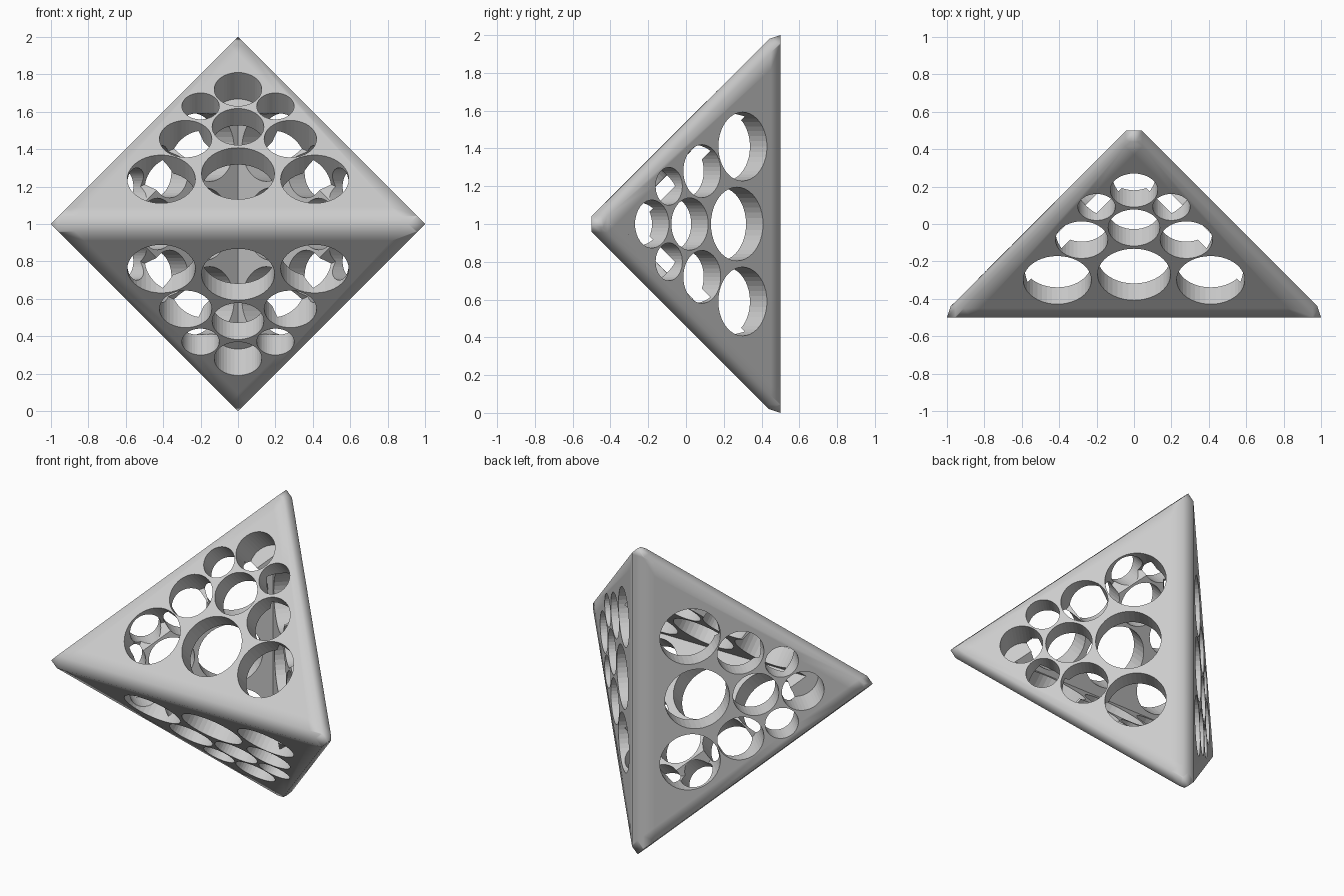
import bpy, bmesh
from mathutils import Vector, Matrix

cube = bpy.data.objects.get("Cube")
if cube:
    bpy.data.objects.remove(cube, do_unlink=True)

CENTRE = Vector((0, 0, 1))
OUTER, INNER = 0.54, 0.36      # half depth of the outer and inner tetrahedron
DEPTH = 0.2                    # how far the hole cutters reach inward

# across, up the face, radius
HOLES = [(0, -0.27, 0.195), (0.41, -0.3, 0.182), (0, -0.02, 0.138),
         (0.28, -0.085, 0.14), (0.2, 0.09, 0.1), (0, 0.18, 0.127)]


def make_object(name, bm):
    bmesh.ops.recalc_face_normals(bm, faces=bm.faces)
    mesh = bpy.data.meshes.new(name)
    bm.to_mesh(mesh)
    bm.free()
    obj = bpy.data.objects.new(name, mesh)
    bpy.context.collection.objects.link(obj)
    return obj


def tetrahedron(h):
    bm = bmesh.new()
    corners = [(-2*h, -h, 0), (2*h, -h, 0), (0, h, 2*h), (0, h, -2*h)]
    bmesh.ops.convex_hull(bm, input=[bm.verts.new(CENTRE + Vector(c)) for c in corners])
    return bm


def cut(bm, normal, point, remove):
    """Slice along a plane; with remove, drop what lies beyond and close the cut."""
    bmesh.ops.bisect_plane(bm, geom=bm.verts[:] + bm.edges[:] + bm.faces[:], dist=1e-6,
                           plane_co=CENTRE + Vector(point), plane_no=normal, clear_outer=remove)
    if remove:
        bmesh.ops.holes_fill(bm, edges=[e for e in bm.edges if e.is_boundary])


def cut_edges(bm, long_edge, slanted_edge, remove):
    """Cut square to all six edges at the given distances."""
    for s in (-1, 1):
        cut(bm, (0, s, 0), (0, s * long_edge, 0), remove)
        for t in (-1, 1):
            cut(bm, (s, 0, t), (s * slanted_edge, 0, 0), remove)


# Outer body with chamfered edges and corners
bm = tetrahedron(OUTER)
cut_edges(bm, 0.5, 1, True)
for s in (-1, 1):
    cut(bm, (0, -1, 3 * s), (0, 0.5, s), True)
    cut(bm, (3 * s, 1, 0), (s, -0.5, 0), True)
bmesh.ops.dissolve_limit(bm, angle_limit=0.01, verts=bm.verts, edges=bm.edges)

# Soft shading that fades out in a band along the edges
cut_edges(bm, 0.45, 0.91, False)
for face in bm.faces:
    face.smooth = True
shell = make_object("pierced_tetrahedron_shell", bm)


def face_cutter(name, across, up, normal):
    """Nine round cutters standing square to one face."""
    bm = bmesh.new()
    across, up, normal = Vector(across), Vector(up), Vector(normal)
    middle = CENTRE + Vector((normal.x, 0, normal.z)) * OUTER
    normal.normalize()
    frame = Matrix((across, normal.cross(across), normal)).transposed().to_4x4()
    for u, v, r in HOLES:
        for side in ((-1, 1) if u else (1,)):
            spot = middle + across * u * side + up * v - normal * (DEPTH / 2 - 0.05)
            bmesh.ops.create_cone(bm, cap_ends=True, segments=40, radius1=r, radius2=r,
                                  depth=DEPTH + 0.1, matrix=Matrix.Translation(spot) @ frame)
    return make_object(name, bm)


# Hollow inside, then the holes of the four faces
cutters = [make_object("hollow_cutter", tetrahedron(INNER))]
for s, word in ((1, "a"), (-1, "b")):
    cutters.append(face_cutter("front_hole_cutter_" + word, (1, 0, 0), (0, 1, s), (0, -1, s)))
    cutters.append(face_cutter("back_hole_cutter_" + word, (0, 0, 1), (s, -1, 0), (s, 1, 0)))
for cutter in cutters:
    cutter.hide_render = True
    mod = shell.modifiers.new(cutter.name, 'BOOLEAN')
    mod.operation, mod.solver, mod.object = 'DIFFERENCE', 'EXACT', cutter

# Bake the cuts and drop the cutters
graph = bpy.context.evaluated_depsgraph_get()
baked = bpy.data.meshes.new_from_object(shell.evaluated_get(graph))
shell.modifiers.clear()
shell.data = baked
for cutter in cutters:
    bpy.data.objects.remove(cutter, do_unlink=True)

# One plain grey
grey = bpy.data.materials.new("plain_grey")
grey.use_nodes = True
colour = (0.6, 0.6, 0.6, 1)
grey.diffuse_color = colour
grey.node_tree.nodes["Principled BSDF"].inputs["Base Color"].default_value = colour
baked.materials.clear()
baked.materials.append(grey)
